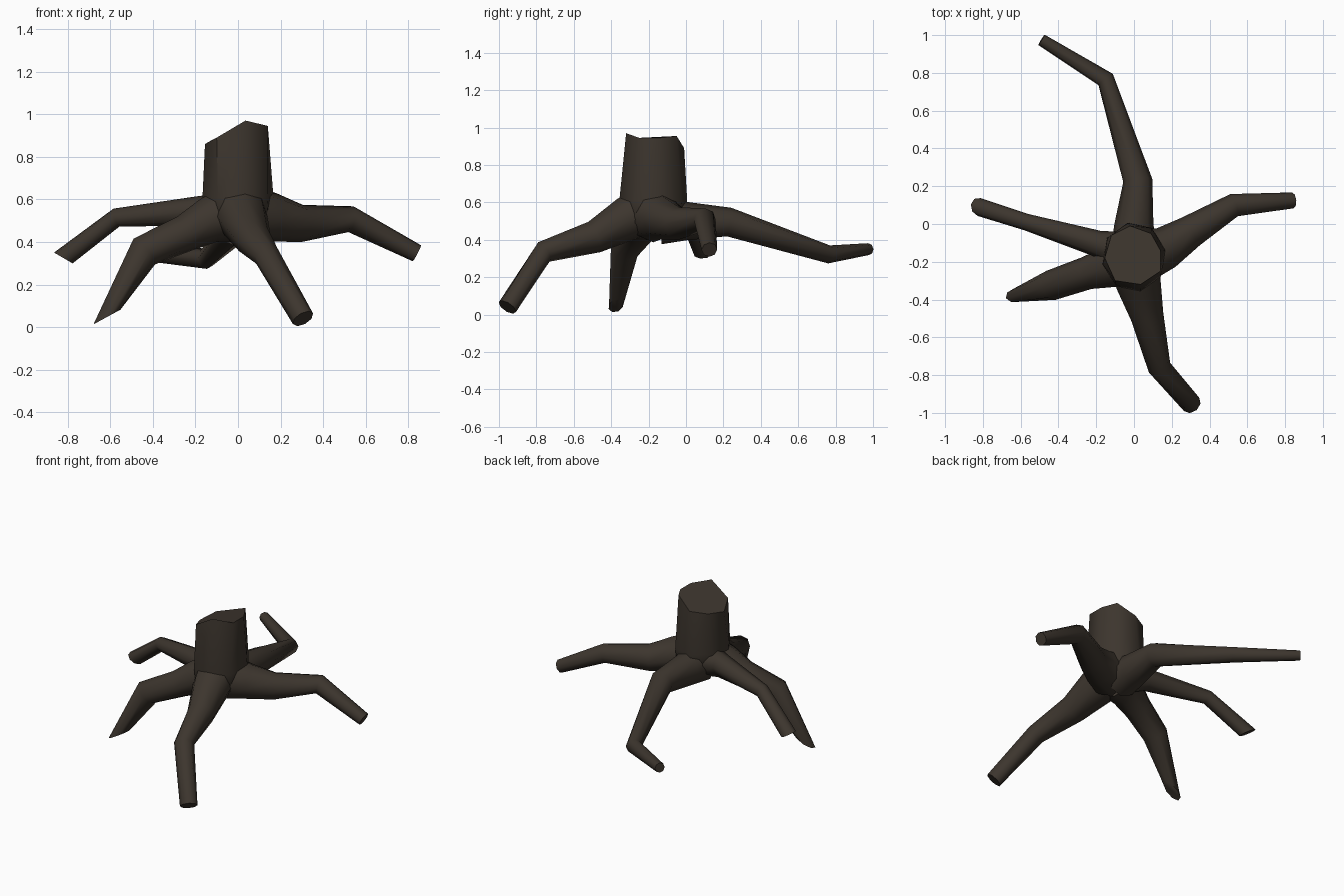
import bpy, bmesh, math
from mathutils import Vector

if "Cube" in bpy.data.objects:
    bpy.data.objects.remove(bpy.data.objects["Cube"])

bark = bpy.data.materials.new("dark bark")
bark.diffuse_color = (0.046, 0.036, 0.027, 1)
bark.use_nodes = True
bark.node_tree.nodes["Principled BSDF"].inputs["Base Color"].default_value = bark.diffuse_color
SIDES = 8


def finish(name, rings):
    """Bridge closed rings into a capped tube object."""
    bm = bmesh.new()
    loops = [[bm.verts.new(p) for p in ring] for ring in rings]
    n = len(loops[0])
    for a, b in zip(loops, loops[1:]):
        for i in range(n):
            j = (i + 1) % n
            bm.faces.new((a[i], a[j], b[j], b[i]))
    bm.faces.new(loops[0])
    bm.faces.new(loops[-1])
    bmesh.ops.recalc_face_normals(bm, faces=bm.faces)
    mesh = bpy.data.meshes.new(name)
    bm.to_mesh(mesh)
    bm.free()
    mesh.materials.append(bark)
    ob = bpy.data.objects.new(name, mesh)
    bpy.context.collection.objects.link(ob)
    bpy.ops.object.select_all(action='DESELECT')
    ob.select_set(True)
    bpy.context.view_layer.objects.active = ob
    bpy.ops.object.shade_smooth_by_angle(angle=math.radians(50))


def root(name, path, end_normal=None):
    """Tapered tube along (x, y, z, radius) points, optionally with a slanted end cut."""
    pts = [Vector(p[:3]) for p in path]
    rings = []
    for k, c in enumerate(pts):
        t = Vector()
        if k > 0:
            t += (c - pts[k - 1]).normalized()
        if k < len(pts) - 1:
            t += (pts[k + 1] - c).normalized()
        t.normalize()
        side = t.cross(Vector((0, 0, 1))).normalized()
        up = side.cross(t)
        ring = []
        for i in range(SIDES):
            a = math.tau * i / SIDES
            o = (side * math.cos(a) + up * math.sin(a)) * path[k][3] * 1.03
            if end_normal and k == len(pts) - 1:
                n = Vector(end_normal)
                o -= t * (o.dot(n) / t.dot(n))
            ring.append(c + o)
        rings.append(ring)
    finish(name, rings)


# Trunk: rounded underside, straight wall, jagged broken rim
def circle(z, rx, ry, cy=-0.175):
    return [(rx * math.cos(math.tau * i / 8 - math.pi / 2 + 0.2),
             cy + ry * math.sin(math.tau * i / 8 - math.pi / 2 + 0.2), z) for i in range(8)]


rim = [(0.035, -0.32, 0.97), (0.14, -0.25, 0.945), (0.14, -0.14, 0.945), (0.09, -0.05, 0.955),
       (-0.02, -0.01, 0.89), (-0.12, -0.06, 0.88), (-0.155, -0.18, 0.86), (-0.1, -0.3, 0.89)]
finish("trunk", [circle(0.43, 0.08, 0.09), circle(0.49, 0.16, 0.17),
                 circle(0.61, 0.17, 0.185), rim])

# Five spreading roots
root("front_root", [(0.0, -0.2, 0.56, 0.13), (0.025, -0.32, 0.51, 0.115), (0.07, -0.49, 0.415, 0.085),
                    (0.135, -0.76, 0.335, 0.06), (0.305, -0.955, 0.04, 0.052)])
root("front_left_root", [(-0.04, -0.2, 0.53, 0.13), (-0.14, -0.23, 0.5, 0.105), (-0.25, -0.26, 0.44, 0.085),
                         (-0.44, -0.325, 0.355, 0.078), (-0.615, -0.375, 0.048, 0.038)],
     (0.48, 0, -0.88))
root("left_root", [(-0.06, -0.14, 0.53, 0.1), (-0.19, -0.105, 0.545, 0.068),
                   (-0.57, 0.01, 0.515, 0.043), (-0.82, 0.09, 0.325, 0.046)],
     (-0.5, 0, -0.86))
root("right_root", [(0.04, -0.17, 0.53, 0.14), (0.17, -0.125, 0.515, 0.11), (0.30, -0.04, 0.487, 0.085),
                    (0.53, 0.10, 0.507, 0.06), (0.84, 0.125, 0.347, 0.041)])
root("back_root", [(0.0, -0.13, 0.5, 0.12), (0.0, 0.0, 0.5, 0.1), (0.02, 0.23, 0.495, 0.075),
                   (-0.15, 0.765, 0.322, 0.047), (-0.49, 0.975, 0.35, 0.031)])
